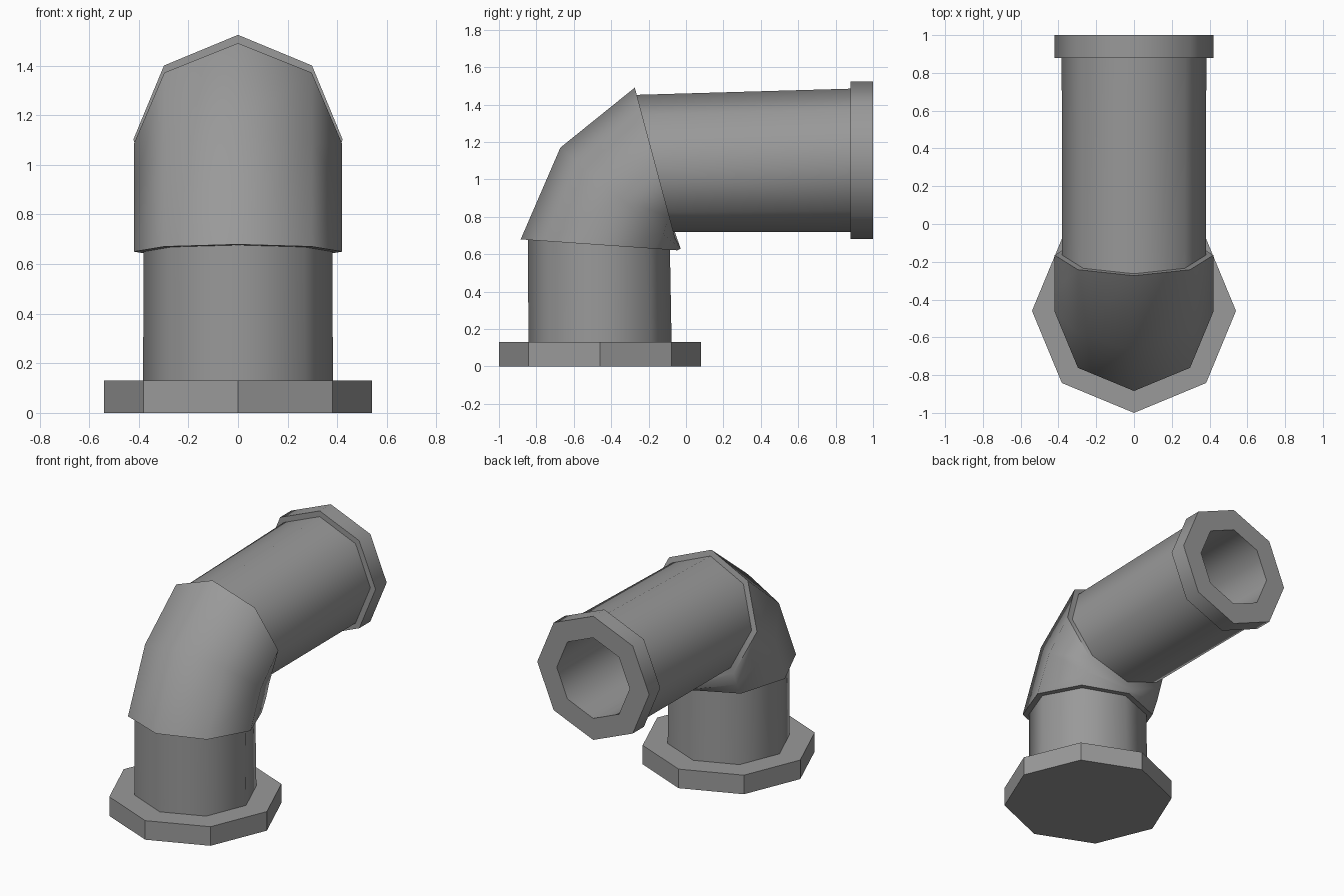
import bpy, bmesh
from math import sin, cos, pi, radians
from mathutils import Vector

cube = bpy.data.objects.get("Cube")
if cube:
    bpy.data.objects.remove(cube, do_unlink=True)

SIDES = 8

grey = bpy.data.materials.new("pipe grey")
grey.use_nodes = True
colour = (0.32, 0.32, 0.32, 1)
grey.diffuse_color = colour
grey.node_tree.nodes["Principled BSDF"].inputs["Base Color"].default_value = colour


def loft(name, rings, smooth_angle=None):
    """Skin octagonal rings (y, z, tilt from upright in degrees, radius) and cap both ends."""
    bm = bmesh.new()
    loops = []
    for y, z, tilt, radius in rings:
        t = radians(tilt)
        out = Vector((0, -cos(t), sin(t)))
        side = Vector((1, 0, 0))
        loops.append([bm.verts.new(Vector((0, y, z)) + radius *
                      (out * cos(2 * pi * i / SIDES) + side * sin(2 * pi * i / SIDES)))
                      for i in range(SIDES)])
    for a, b in zip(loops, loops[1:]):
        for i in range(SIDES):
            j = (i + 1) % SIDES
            bm.faces.new((a[i], a[j], b[j], b[i]))
    bm.faces.new(loops[0][::-1])
    bm.faces.new(loops[-1])
    bmesh.ops.recalc_face_normals(bm, faces=bm.faces)
    mesh = bpy.data.meshes.new(name)
    bm.to_mesh(mesh)
    bm.free()
    mesh.materials.append(grey)
    ob = bpy.data.objects.new(name, mesh)
    bpy.context.collection.objects.link(ob)
    if smooth_angle:
        bpy.ops.object.select_all(action='DESELECT')
        ob.select_set(True)
        bpy.context.view_layer.objects.active = ob
        bpy.ops.object.shade_smooth_by_angle(angle=radians(smooth_angle))
    return ob


# Joint planes where the elbow meets the straight pipes
lower_joint = (-0.465, 0.65, 4)
upper_joint = (-0.165, 1.085, 75)

# Flat-sided foot flange
loft("base_flange", [(-0.46, 0, 0, 0.54), (-0.46, 0.13, 0, 0.54)])

# Upright pipe
loft("upright_pipe", [(-0.46, 0.13, 0, 0.383), (*lower_joint, 0.38)], 60)

# Wider elbow with one middle ring
loft("elbow", [(*lower_joint, 0.42), (-0.35, 0.90, 40, 0.42), (*upper_joint, 0.42)], 60)

# Outlet pipe, rim and open bore in one skin
loft("outlet_pipe", [
    (*upper_joint, 0.38),
    (0.88, 1.102, 90, 0.383),
    (0.88, 1.102, 90, 0.422),
    (1.0, 1.102, 90, 0.422),
    (1.0, 1.102, 90, 0.275),
    (0.0, 1.102, 90, 0.275),
], 60)
